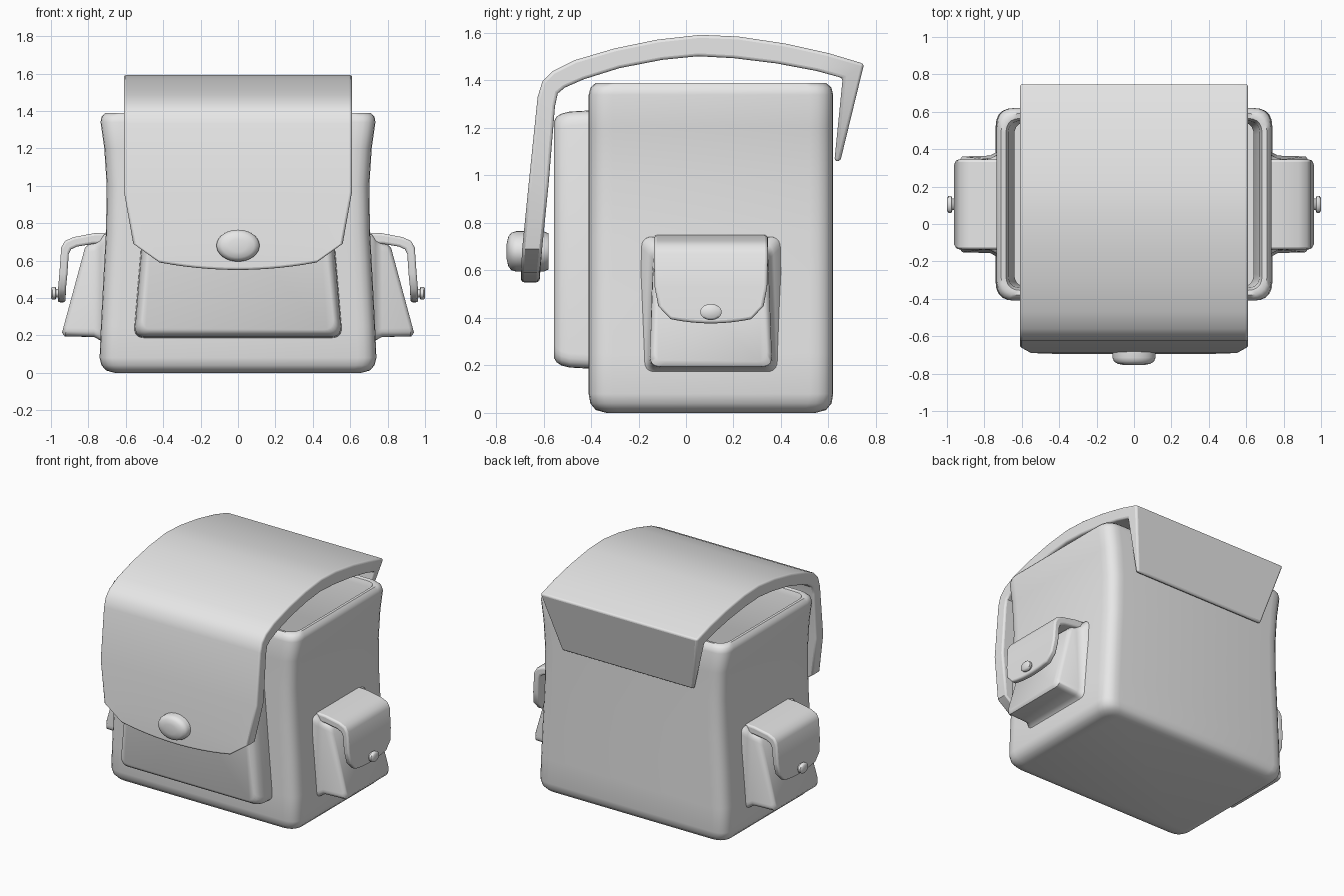
import bpy, bmesh, math
from mathutils import Vector

cube = bpy.data.objects.get("Cube")
if cube:
    bpy.data.objects.remove(cube, do_unlink=True)

grey = bpy.data.materials.new("plain_grey")
grey.use_nodes = True
grey.diffuse_color = (0.8, 0.8, 0.8, 1)
grey.node_tree.nodes["Principled BSDF"].inputs["Base Color"].default_value = (0.8, 0.8, 0.8, 1)

MID_Y = 0.105  # depth centre of the bag body


def finish(bm, name, angle=40, bevel=0, turn=0, y=0):
    """Turn a bmesh into a smooth object, optionally bevelled and rotated about z."""
    bmesh.ops.recalc_face_normals(bm, faces=bm.faces)
    mesh = bpy.data.meshes.new(name)
    bm.to_mesh(mesh)
    bm.free()
    mesh.materials.append(grey)
    obj = bpy.data.objects.new(name, mesh)
    bpy.context.collection.objects.link(obj)
    obj.rotation_euler.z = math.radians(turn)
    obj.location.y = y
    if bevel:
        mod = obj.modifiers.new("soft_edges", "BEVEL")
        mod.width, mod.segments = bevel, 3
        mod.limit_method, mod.angle_limit = "ANGLE", math.radians(50)
    bpy.ops.object.select_all(action="DESELECT")
    obj.select_set(True)
    bpy.context.view_layer.objects.active = obj
    bpy.ops.object.shade_smooth_by_angle(angle=math.radians(angle))
    return obj


def rounded(corners, radius, steps=5):
    """Polygon with each corner replaced by a soft curve."""
    pts = []
    for i, c in enumerate(corners):
        c = Vector(c)
        a = c + (Vector(corners[i - 1]) - c).normalized() * radius
        b = c + (Vector(corners[(i + 1) % len(corners)]) - c).normalized() * radius
        for k in range(steps + 1):
            t = k / steps
            pts.append(a * (1 - t) ** 2 + c * 2 * t * (1 - t) + b * t * t)
    return pts


def trapezoid(bottom, top, low, high, radius, inset=0):
    return rounded([(-bottom + inset, low + inset), (bottom - inset, low + inset),
                    (top - inset, high - inset), (-top + inset, high - inset)], radius)


def loft(rings):
    """Skin closed rings of equal length and cap both ends."""
    bm = bmesh.new()
    rows = [[bm.verts.new(p) for p in ring] for ring in rings]
    for a, b in zip(rows, rows[1:]):
        for i in range(len(a)):
            bm.faces.new((a[i - 1], a[i], b[i], b[i - 1]))
    bm.faces.new(rows[0])
    bm.faces.new(rows[-1])
    return bm


def flap(rows, sag, columns=12):
    """Thick sheet: rows hold half width, outer (y, z) and inner (y, z)."""
    bm = bmesh.new()
    grid = []
    for n, (w, outer, inner) in enumerate(rows):
        drop = sag if n == len(rows) - 1 else 0
        layers = []
        for y, z in (outer, inner):
            line = []
            for i in range(columns + 1):
                t = 2 * i / columns - 1
                line.append(bm.verts.new((w * t, y, z - drop * (1 - t * t))))
            layers.append(line)
        grid.append(layers[0] + layers[1][::-1])
    for a, b in zip(grid, grid[1:]):
        for i in range(len(a)):
            bm.faces.new((a[i - 1], a[i], b[i], b[i - 1]))
    for row in (grid[0], grid[-1]):
        for i in range(columns):
            bm.faces.new((row[i], row[i + 1], row[-2 - i], row[-1 - i]))
    return bm


def button(name, rx, rz, z, steps, **place):
    """Oval stud facing -y; steps hold depth and relative size."""
    circle = [(math.cos(k * math.tau / 32), math.sin(k * math.tau / 32)) for k in range(32)]
    rings = [[(c * rx * s, y, z + d * rz * s) for c, d in circle] for y, s in steps]
    finish(loft(rings), name, 50, **place)


# Open body with waisted sides: z, half width, half depth, corner radius
body_rings = []
for z, hx, hy, r in ((0, 0.66, 0.44, 0.07), (0.012, 0.705, 0.485, 0.09),
                     (0.04, 0.73, 0.508, 0.1), (0.08, 0.74, 0.515, 0.1),
                     (0.25, 0.733, 0.515, 0.1), (0.5, 0.72, 0.515, 0.1),
                     (0.75, 0.706, 0.515, 0.1), (1.0, 0.702, 0.515, 0.1),
                     (1.2, 0.715, 0.515, 0.1), (1.34, 0.735, 0.515, 0.1),
                     (1.37, 0.73, 0.507, 0.1), (1.39, 0.71, 0.485, 0.09),
                     (1.385, 0.685, 0.46, 0.08), (1.35, 0.672, 0.447, 0.07),
                     (1.0, 0.64, 0.44, 0.07), (0.15, 0.65, 0.44, 0.07)):
    ring = rounded([(-hx, -hy), (hx, -hy), (hx, hy), (-hx, hy)], r)
    body_rings.append([(p.x, p.y + MID_Y, z) for p in ring])
finish(loft(body_rings), "bag_body", 50)

# Front pocket, narrowing towards the top
pocket_rings = []
for y, inset in ((-0.38, 0), (-0.49, 0.006), (-0.525, 0.015), (-0.545, 0.028), (-0.555, 0.045)):
    pocket_rings.append([(p.x, y, p.y) for p in trapezoid(0.56, 0.47, 0.185, 1.275, 0.06, inset)])
finish(loft(pocket_rings), "front_pocket", 50)

# Main flap from the back edge over the top and down the front
main_rows = [
    (0.51, (0.65, 1.06), (0.625, 1.06)),
    (0.61, (0.75, 1.47), (0.66, 1.41)),
    (0.61, (0.6, 1.515), (0.55, 1.44)),
    (0.61, (0.42, 1.555), (0.38, 1.472)),
    (0.61, (0.22, 1.585), (0.2, 1.494)),
    (0.61, (0.06, 1.592), (0.05, 1.502)),
    (0.61, (-0.12, 1.572), (-0.1, 1.487)),
    (0.61, (-0.3, 1.535), (-0.28, 1.452)),
    (0.61, (-0.47, 1.485), (-0.43, 1.405)),
    (0.61, (-0.56, 1.44), (-0.51, 1.37)),
    (0.61, (-0.605, 1.395), (-0.54, 1.345)),
    (0.61, (-0.625, 1.33), (-0.552, 1.29)),
    (0.61, (-0.662, 0.97), (-0.578, 0.97)),
    (0.56, (-0.69, 0.69), (-0.606, 0.69)),
    (0.42, (-0.695, 0.59), (-0.617, 0.59)),
]
finish(flap(main_rows, 0.04), "main_flap", 35, bevel=0.014)
button("main_button", 0.115, 0.085, 0.68,
       ((-0.58, 0.9), (-0.6, 1), (-0.715, 1), (-0.735, 0.93), (-0.748, 0.75), (-0.755, 0.4)))

# Side pockets, built facing the front and turned outwards
side_rows = [
    (0.24, (-0.68, 0.75), (-0.68, 0.69)),
    (0.24, (-0.77, 0.746), (-0.77, 0.69)),
    (0.24, (-0.88, 0.725), (-0.86, 0.675)),
    (0.24, (-0.925, 0.705), (-0.893, 0.66)),
    (0.24, (-0.945, 0.67), (-0.905, 0.635)),
    (0.237, (-0.955, 0.53), (-0.912, 0.53)),
    (0.222, (-0.962, 0.45), (-0.92, 0.45)),
    (0.17, (-0.964, 0.395), (-0.922, 0.395)),
]
for side, turn in (("left", 90), ("right", -90)):
    place = dict(turn=turn, y=MID_Y)
    rings = []
    # Flared base, then straight sides to a sloped outer face
    for depth, grow, slope in ((0.66, 0.06, 0), (0.715, 0.05, 0), (0.735, 0.022, 0),
                               (0.77, 0.004, 0), (0.925, 0, 0.27), (0.945, -0.02, 0.27)):
        ring = trapezoid(0.258, 0.24, 0.195, 0.69, 0.045, -grow)
        rings.append([(p.x, -(depth - slope * (p.y - 0.2)), p.y) for p in ring])
    finish(loft(rings), side + "_pocket", 50, **place)
    finish(flap(side_rows, 0.018), side + "_pocket_flap", 40, bevel=0.012, **place)
    button(side + "_pocket_button", 0.045, 0.034, 0.425,
           ((-0.93, 0.65), (-0.972, 0.7), (-0.976, 1), (-0.992, 1), (-1.0, 0.75)), **place)
